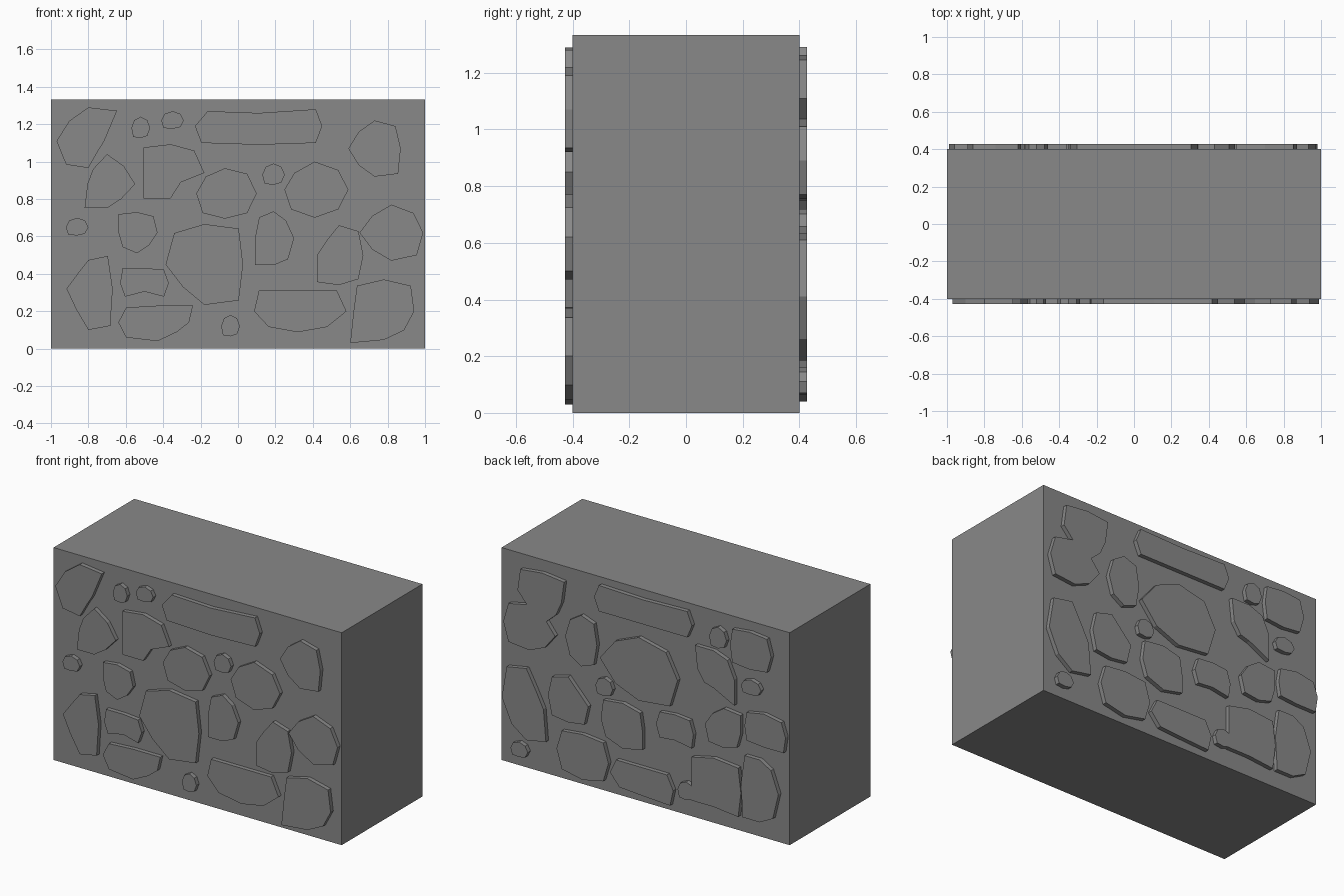
import bpy
import bmesh
from mathutils import Vector

cube = bpy.data.objects.get("Cube")
if cube:
    bpy.data.objects.remove(cube, do_unlink=True)

# One plain grey for the whole wall
grey = bpy.data.materials.new("stone_grey")
grey.use_nodes = True
colour = (0.25, 0.25, 0.25, 1)
grey.diffuse_color = colour
shader = next(n for n in grey.node_tree.nodes if n.type == "BSDF_PRINCIPLED")
shader.inputs["Base Color"].default_value = colour

WIDTH, DEPTH, HEIGHT = 2, 0.8, 1.333
RELIEF = 0.027      # how far the stones stand proud
EMBED = 0.02        # how far they sink into the wall
CM = 0.01
COMPASS = [(1, 0), (1, 1), (0, 1), (-1, 1), (-1, 0), (-1, -1), (0, -1), (1, -1)]
PEBBLE = (10, 7, 10, 7, 10, 8, 9, 7)


def add_object(name, bm, location):
    bmesh.ops.recalc_face_normals(bm, faces=bm.faces)
    mesh = bpy.data.meshes.new(name)
    bm.to_mesh(mesh)
    bm.free()
    mesh.materials.append(grey)
    obj = bpy.data.objects.new(name, mesh)
    obj.location = location
    bpy.context.collection.objects.link(obj)
    return obj


def stone(side, name, across, up, half_width, half_height, reach=PEBBLE):
    """Flat stone; reach gives tenths of its half size in eight compass directions.
    Across runs left to right for someone facing that side of the wall."""
    facing = -1 if side == "front" else 1
    bm = bmesh.new()
    rim = [bm.verts.new((-facing * dx * half_width * CM * r / 10, 0,
                         dz * half_height * CM * r / 10))
           for (dx, dz), r in zip(COMPASS, reach)]
    base = bm.faces.new(rim)
    grown = bmesh.ops.extrude_face_region(bm, geom=[base], use_keep_orig=True)
    lifted = [v for v in grown["geom"] if isinstance(v, bmesh.types.BMVert)]
    bmesh.ops.translate(bm, verts=lifted, vec=Vector((0, facing * (RELIEF + EMBED), 0)))
    add_object(f"{side}_{name}", bm,
               (-facing * across * CM, facing * (DEPTH / 2 - EMBED), up * CM))


# Wall block
block = bmesh.new()
bmesh.ops.create_cube(block, size=1)
bmesh.ops.scale(block, verts=block.verts, vec=(WIDTH, DEPTH, HEIGHT))
add_object("wall_block", block, (0, 0, HEIGHT / 2))

# Front stones, top course
stone("front", "top_corner_stone", -80, 111, 17, 18, (5, 9, 10, 6, 10, 7, 8, 3))
stone("front", "top_outer_pebble", -52, 118, 5, 6)
stone("front", "top_inner_pebble", -35, 122, 6, 5)
stone("front", "top_long_slab", 11, 119, 34, 10, (10, 9, 7, 8, 10, 9, 10, 9))
stone("front", "top_end_stone", 73, 107, 14, 15, (10, 8, 10, 6, 10, 6, 10, 9))

# Front stones, upper course
stone("front", "upper_slanted_stone", -70, 88, 15, 16, (10, 6, 10, 5, 7, 8, 8, 5))
stone("front", "upper_notched_stone", -36, 94, 18, 17, (10, 7, 9, 8, 8, 8, 8, 3))
stone("front", "upper_middle_stone", -7, 83, 17, 15, (10, 7, 9, 6, 9, 7, 9, 7))
stone("front", "upper_pebble", 19, 93, 6, 6)
stone("front", "upper_broad_stone", 41, 85, 18, 15, (10, 7, 10, 6, 9, 7, 10, 7))

# Front stones, middle course
stone("front", "middle_pebble", -86, 65, 6, 5)
stone("front", "middle_small_stone", -54, 62, 11, 11, (10, 8, 10, 9, 9, 7, 10, 6))
stone("front", "middle_large_stone", -18, 45, 23, 24, (9, 8, 9, 7, 9, 5, 9, 8))
stone("front", "middle_tall_stone", 19, 59, 11, 16, (10, 6, 9, 7, 9, 9, 9, 7))
stone("front", "middle_leaning_stone", 54, 50, 13, 16, (10, 8, 10, 5, 9, 9, 10, 8))
stone("front", "middle_end_stone", 82, 62, 17, 15, (10, 7, 10, 6, 10, 6, 10, 8))

# Front stones, bottom course
stone("front", "bottom_tall_stone", -80, 32, 13, 22, (10, 8, 7, 4, 9, 5, 10, 9))
stone("front", "bottom_arched_stone", -50, 35, 13, 9, (10, 8, 9, 9, 10, 8, 5, 8))
stone("front", "bottom_flat_stone", -43, 14, 21, 10, (8, 9, 9, 8, 10, 8, 10, 5))
stone("front", "bottom_pebble", -4, 12, 5, 6)
stone("front", "bottom_wide_stone", 32, 20, 26, 14, (10, 8, 8, 8, 9, 6, 8, 6))
stone("front", "bottom_corner_stone", 78, 20, 18, 17, (9, 8, 10, 8, 9, 10, 9, 6))

# Back stones, top course
stone("back", "top_corner_stone", -70, 111, 19, 17, (7, 8, 9, 8, 9, 5, 10, 5))
stone("back", "top_long_slab", 0, 121, 34, 9, (10, 9, 8, 9, 10, 9, 9, 9))
stone("back", "top_pebble", 52, 118, 6, 7)
stone("back", "top_end_stone", 74, 116, 15, 13, (10, 8, 9, 8, 9, 8, 9, 8))

# Back stones, upper course
stone("back", "upper_edge_stone", -79, 89, 18, 15, (10, 6, 10, 8, 10, 8, 9, 6))
stone("back", "upper_tall_stone", -43, 91, 11, 16, (10, 8, 10, 7, 10, 7, 10, 8))
stone("back", "upper_large_stone", -3, 84, 27, 22, (10, 7, 9, 6, 10, 6, 9, 8))
stone("back", "upper_slanted_stone", 49, 95, 16, 18, (9, 6, 8, 8, 7, 4, 5, 9))
stone("back", "upper_pebble", 75, 93, 7, 5)

# Back stones, middle course
stone("back", "middle_edge_stone", -81, 41, 17, 25, (7, 4, 9, 8, 10, 6, 9, 8))
stone("back", "middle_leaning_stone", -52, 51, 14, 15, (10, 5, 10, 8, 10, 8, 9, 8))
stone("back", "middle_pebble", -27, 66, 6, 6)
stone("back", "middle_broad_stone", -14, 46, 17, 15, (8, 7, 9, 8, 9, 7, 10, 8))
stone("back", "middle_arched_stone", 22, 53, 13, 10, (10, 8, 9, 8, 10, 8, 7, 9))
stone("back", "middle_round_stone", 56, 62, 13, 13, (9, 9, 10, 6, 10, 8, 9, 7))
stone("back", "middle_end_stone", 84, 68, 15, 11, (10, 8, 10, 8, 9, 8, 9, 9))

# Back stones, bottom course
stone("back", "bottom_outer_pebble", -86, 11, 6, 5)
stone("back", "bottom_broad_stone", -42, 19, 18, 15, (10, 8, 9, 8, 10, 8, 10, 8))
stone("back", "bottom_flat_stone", -1, 14, 22, 11, (10, 8, 8, 8, 10, 7, 8, 9))
stone("back", "bottom_inner_pebble", 30, 16, 6, 6)
stone("back", "bottom_square_stone", 49, 25, 19, 17, (10, 9, 10, 8, 8, 8, 8, 9))
stone("back", "bottom_tall_stone", 81, 31, 13, 23, (10, 6, 8, 8, 10, 9, 9, 7))
